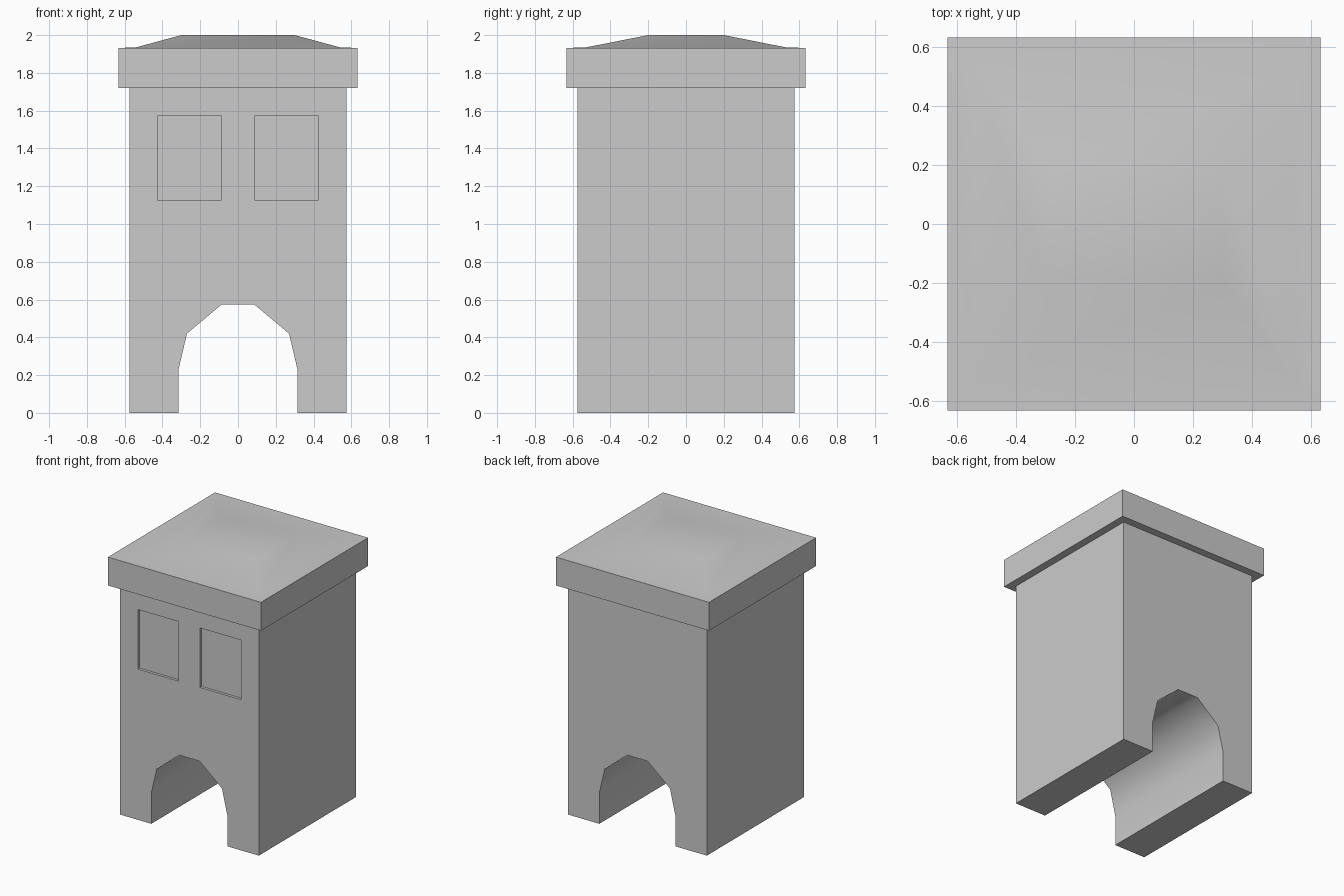
import bpy, bmesh, math
from mathutils import Matrix

if "Cube" in bpy.data.objects:
    bpy.data.objects.remove(bpy.data.objects["Cube"])


def finish(name, bm):
    bmesh.ops.recalc_face_normals(bm, faces=bm.faces)
    mesh = bpy.data.meshes.new(name)
    bm.to_mesh(mesh)
    bm.free()
    obj = bpy.data.objects.new(name, mesh)
    bpy.context.collection.objects.link(obj)
    return obj


def select(obj):
    bpy.ops.object.select_all(action='DESELECT')
    bpy.context.view_layer.objects.active = obj
    obj.select_set(True)


def smooth(obj, degrees):
    select(obj)
    bpy.ops.object.shade_smooth_by_angle(angle=math.radians(degrees))


# Tower body: half profile mirrored, extruded front to back, with the arch open below
W, H = 0.575, 1.72
half = [(0.085, 0.575), (0.27, 0.42), (0.315, 0.23), (0.315, 0), (W, 0), (W, H)]
outline = half + [(-x, z) for x, z in reversed(half)]
bm = bmesh.new()
front = bm.faces.new([bm.verts.new((x, -W, z)) for x, z in outline])
back = bmesh.ops.extrude_face_region(bm, geom=[front], use_keep_orig=True)
bmesh.ops.translate(bm, vec=(0, 2 * W, 0),
                    verts=[v for v in back['geom'] if isinstance(v, bmesh.types.BMVert)])
body = finish("tower_body", bm)

# Two shallow window recesses cut in the front
bm = bmesh.new()
for side in (-1, 1):
    bmesh.ops.create_cube(bm, size=1, matrix=Matrix.Translation((side * 0.257, -W, 1.35))
                          @ Matrix.Diagonal((0.338, 0.04, 0.445, 1)))
cutter = finish("window_cutter", bm)
cutter.hide_render = True
mod = body.modifiers.new("windows", 'BOOLEAN')
mod.operation, mod.object, mod.solver = 'DIFFERENCE', cutter, 'EXACT'
select(body)
bpy.ops.object.modifier_apply(modifier=mod.name)
bpy.data.objects.remove(cutter)
smooth(body, 50)

# Roof: overhanging slab whose top rises softly to a small flat rectangle
levels = [(0.633, 0.633, H), (0.633, 0.633, 1.932), (0.54, 0.53, 1.935), (0.30, 0.20, 2.0)]
bm = bmesh.new()
rings = [[bm.verts.new((sx * x, sy * y, z)) for sx, sy in ((-1, -1), (1, -1), (1, 1), (-1, 1))]
         for x, y, z in levels]
for low, high in zip(rings, rings[1:]):
    for i in range(4):
        j = (i + 1) % 4
        bm.faces.new((low[i], low[j], high[j], high[i]))
bm.faces.new(rings[0])
bm.faces.new(rings[-1])
smooth(finish("roof", bm), 40)
